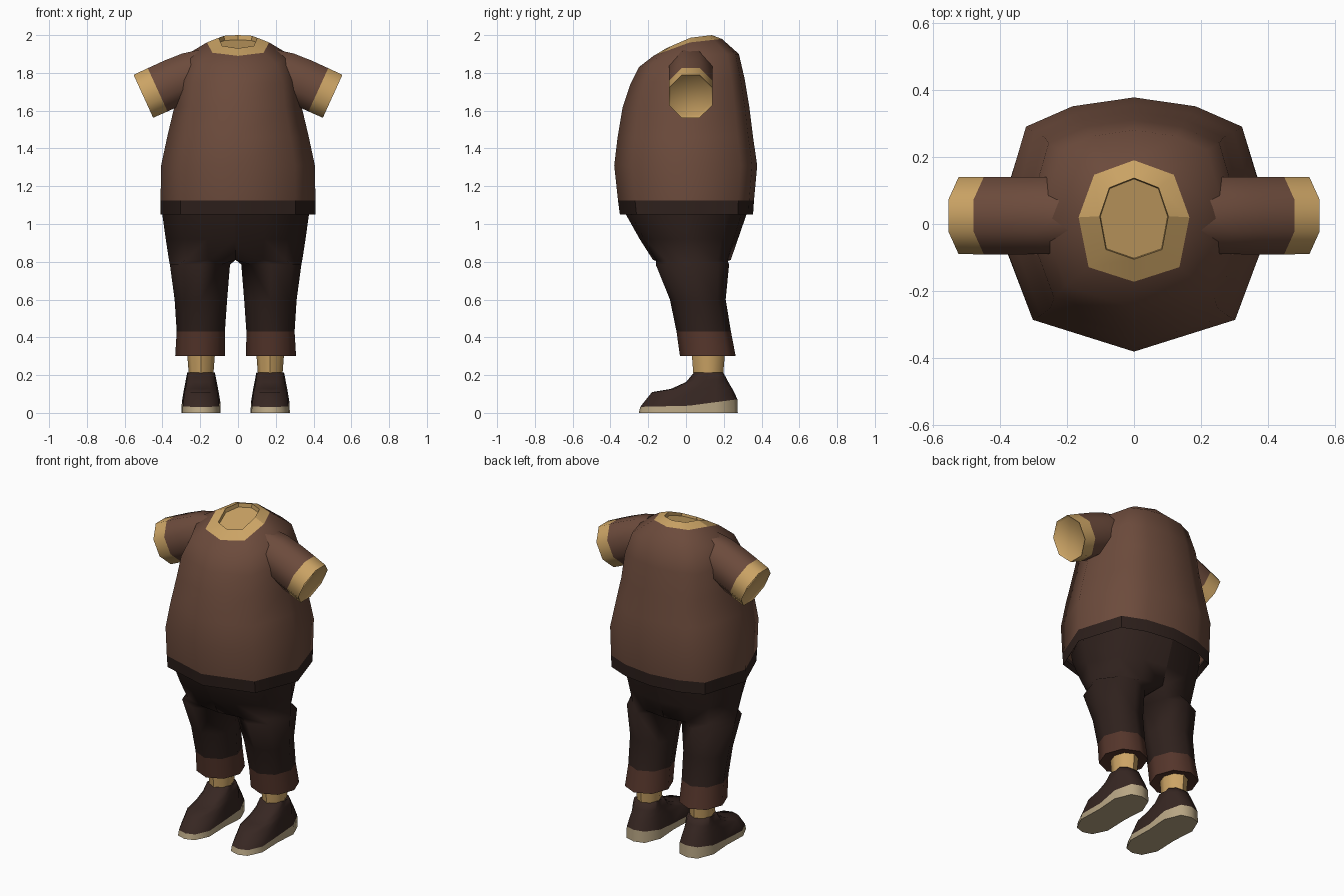
import bpy, bmesh
from math import sin, cos, radians, pi
from mathutils import Vector

if "Cube" in bpy.data.objects:
    bpy.data.objects.remove(bpy.data.objects["Cube"])

PANTS_X = -0.0125  # trousers and shoes sit slightly off centre


def mat(name, rgb):
    m = bpy.data.materials.new(name)
    m.diffuse_color = (*rgb, 1)
    m.use_nodes = True
    m.node_tree.nodes["Principled BSDF"].inputs["Base Color"].default_value = m.diffuse_color
    return m


BROWN = mat("brown", (0.15, 0.07, 0.045))
DARK = mat("dark_brown", (0.028, 0.015, 0.012))
CUFF = mat("red_brown", (0.09, 0.036, 0.024))
TAN = mat("tan", (0.6, 0.37, 0.13))
SHOE = mat("shoe_brown", (0.038, 0.02, 0.016))
SOLE = mat("sole_cream", (0.48, 0.38, 0.23))


def loft(name, rings, material, caps=(False, False), angle=40):
    """Skin a list of equal-length rings of points."""
    bm = bmesh.new()
    vs = [[bm.verts.new(p) for p in r] for r in rings]
    n = len(vs[0])
    for a, b in zip(vs, vs[1:]):
        for i in range(n):
            j = (i + 1) % n
            bm.faces.new((a[i], a[j], b[j], b[i]))
    if caps[0]:
        bm.faces.new(vs[0][::-1])
    if caps[1]:
        bm.faces.new(vs[-1])
    bmesh.ops.recalc_face_normals(bm, faces=bm.faces)
    me = bpy.data.meshes.new(name)
    bm.to_mesh(me)
    bm.free()
    me.materials.append(material)
    ob = bpy.data.objects.new(name, me)
    bpy.context.collection.objects.link(ob)
    bpy.ops.object.select_all(action='DESELECT')
    bpy.context.view_layer.objects.active = ob
    ob.select_set(True)
    bpy.ops.object.shade_smooth_by_angle(angle=radians(angle))
    return ob


def ring(shape, hw, yf, yb, zf, zs=None, zb=None, cx=0):
    """Scale a unit outline; height goes front -> side -> back."""
    zs = zf if zs is None else zs
    zb = zs if zb is None else zb
    cy, hy = (yf + yb) / 2, (yb - yf) / 2
    return [(cx + hw * x, cy + hy * y,
             zs + (zf - zs) * -y if y < 0 else zs + (zb - zs) * y) for x, y in shape]


def mirrored(half):
    return half + [(-x, y) for x, y in half[-2:0:-1]]


OCT = [(cos(i * pi / 4), sin(i * pi / 4)) for i in range(8)]
TORSO = mirrored([(0, -1), (.74, -.75), (1, 0), (.79, .77), (.45, .93), (0, 1)])
COLLAR = mirrored([(0, -1), (.82, -.76), (1, .06), (.72, .76), (.36, .88), (0, 1)])
FOOT = mirrored([(0, -1), (.55, -.93), (.95, -.6), (.9, 0), (1, .55), (.6, .93), (0, 1)])

# shirt
hem_low = ring(TORSO, .41, -.35, .355, 1.05)
hem_top = ring(TORSO, .41, -.36, .36, 1.125)
collar_out = ring(COLLAR, .165, -.172, .19, 1.89, 1.96, 1.98)
loft("shirt_hem", [ring(TORSO, .39, -.335, .335, 1.08), hem_low, hem_top], DARK, angle=50)
loft("shirt_body", [
    hem_top,
    ring(TORSO, .407, -.38, .377, 1.31),
    ring(TORSO, .375, -.362, .355, 1.46),
    ring(TORSO, .337, -.335, .335, 1.62),
    ring(TORSO, .322, -.295, .31, 1.74, 1.77, 1.77),
    ring(TORSO, .275, -.25, .28, 1.83, 1.895, 1.90),
    collar_out], BROWN, angle=80)

# collar with shallow neck opening
loft("collar", [
    collar_out,
    ring(COLLAR, .102, -.105, .137, 1.93, 1.985, 2.0),
    ring(COLLAR, .1, -.102, .134, 1.915, 1.96, 1.975)], TAN, (False, True), 25)


# sleeves and sleeve cuffs, their inner ends buried under the shoulder
def sleeve_ring(s, t, r, drop=0):
    axis, up = Vector((.91, 0, -.415)), Vector((.415, 0, .91))
    pts = []
    for i in range(8):
        a = (i + .5) * pi / 4
        p = Vector((.501, .025, 1.676)) + axis * t + up * (r * 1.09 * sin(a) - drop)
        p.y += r * cos(a)
        pts.append((s * p.x, p.y, p.z))
    return pts


for s, side in ((1, "left"), (-1, "right")):
    loft(side + "_sleeve", [sleeve_ring(s, -.42, .11, .02), sleeve_ring(s, -.28, .124, .004),
                            sleeve_ring(s, -.18, .125), sleeve_ring(s, -.083, .125)],
         BROWN, angle=80)
    loft(side + "_sleeve_cuff", [sleeve_ring(s, -.083, .125), sleeve_ring(s, 0, .124),
                                 sleeve_ring(s, -.012, .112)], TAN, (False, True), 50)


# trousers: half-waist sections flowing into octagonal legs
def hip_ring(s, hw, yf, yb, z):
    cy, hy = (yf + yb) / 2, (yb - yf) / 2
    pts = [(cos(radians(a)) * hw, cy + sin(radians(a)) * hy)
           for a in (-90, -66, -42, 0, 42, 66, 90)] + [(0, cy)]
    return [(PANTS_X + s * x, y, z) for x, y in pts]


def leg_ring(s, x0, x1, yf, yb, z):
    cx, cy, hx, hy = (x0 + x1) / 2, (yf + yb) / 2, (x1 - x0) / 2, (yb - yf) / 2
    return [(PANTS_X + s * (cx + cos(radians(a)) * hx), cy + sin(radians(a)) * hy, z)
            for a in range(-135, 181, 45)]


for s, side in ((1, "left"), (-1, "right")):
    loft(side + "_trouser_leg", [
        hip_ring(s, .39, -.335, .335, 1.11),
        hip_ring(s, .388, -.318, .32, 1.05),
        hip_ring(s, .37, -.245, .275, .92),
        hip_ring(s, .353, -.175, .237, .81),
        leg_ring(s, .03, .348, -.16, .228, .785),
        leg_ring(s, .045, .323, -.085, .21, .60),
        leg_ring(s, .057, .312, -.05, .238, .43)], DARK, angle=70)
    loft(side + "_trouser_cuff", [
        leg_ring(s, .057, .312, -.05, .238, .43),
        leg_ring(s, .055, .32, -.032, .263, .30),
        leg_ring(s, .09, .28, .01, .225, .31)], CUFF, (False, True), 50)
    # ankle, shoe and sole
    cx = PANTS_X + s * .183
    loft(side + "_ankle", [ring(OCT, .064, .04, .195, .19, cx=cx),
                           ring(OCT, .074, .03, .207, .32, cx=cx)], TAN, angle=50)
    sole_top = ring(FOOT, .102, -.242, .272, .032, .038, .072, cx)
    loft(side + "_shoe_sole", [ring(FOOT, .104, -.25, .274, 0, cx=cx), sole_top],
         SOLE, (True, False), 60)
    loft(side + "_shoe_upper", [
        sole_top,
        ring(FOOT, .092, -.18, .25, .11, .112, .12, cx),
        ring(FOOT, .086, -.08, .232, .127, .145, .15, cx),
        ring(FOOT, .08, 0, .215, .163, .178, .18, cx),
        ring(FOOT, .073, .043, .197, .215, cx=cx)], SHOE, (False, True), 75)
